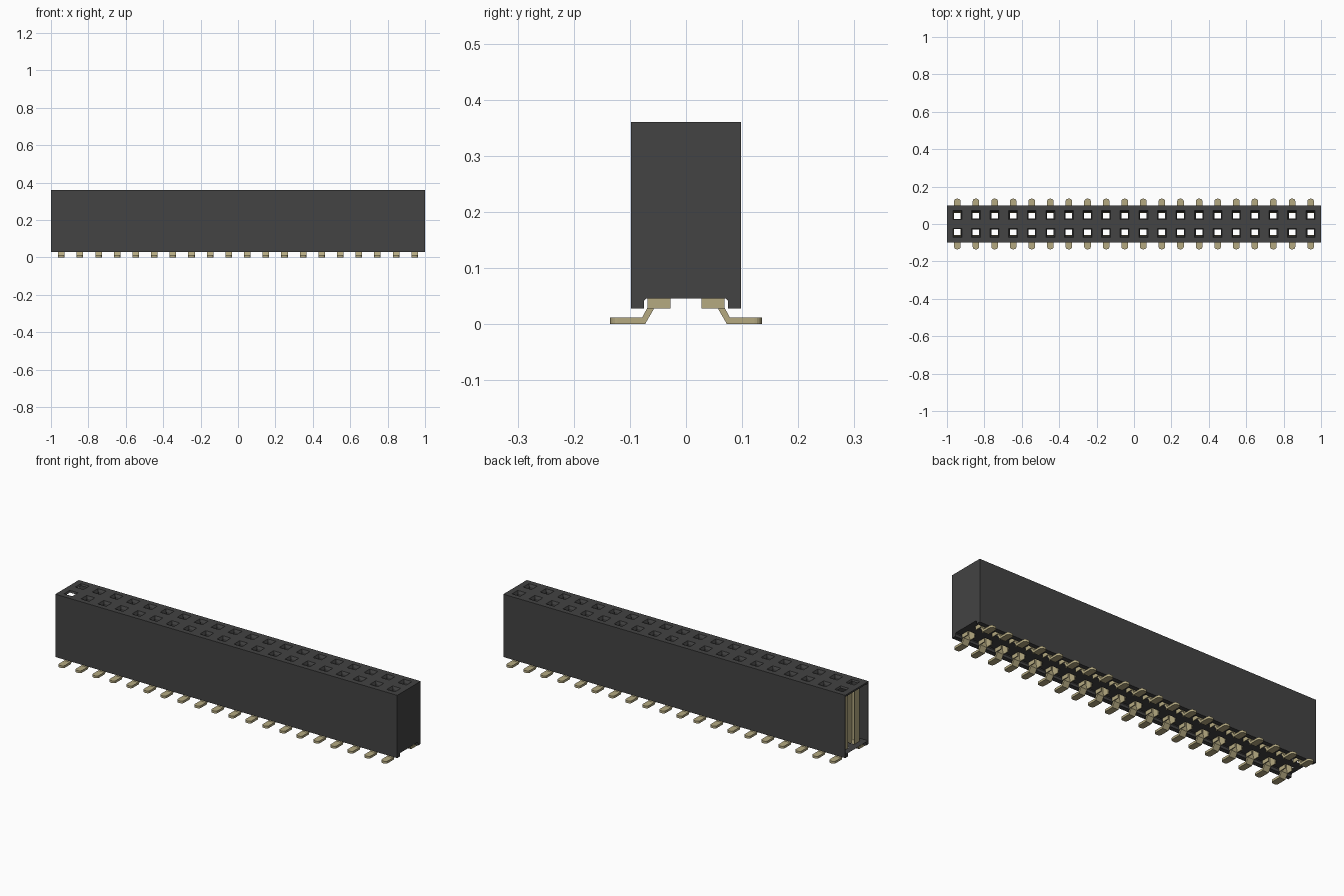
import bpy, bmesh, math

if "Cube" in bpy.data.objects:
    bpy.data.objects.remove(bpy.data.objects["Cube"], do_unlink=True)

COLUMNS, PITCH, ROW_Y = 20, 0.0994, 0.047
TOP = 0.36


def material(name, rgb):
    m = bpy.data.materials.new(name)
    m.use_nodes = True
    m.diffuse_color = (*rgb, 1)
    bsdf = m.node_tree.nodes["Principled BSDF"]
    bsdf.inputs["Base Color"].default_value = (*rgb, 1)
    bsdf.inputs["Roughness"].default_value = 0.6
    return m


black = material("black plastic", (0.056, 0.056, 0.056))
gold = material("pale gold", (0.46, 0.40, 0.22))


def finish(name, bm, mat):
    bmesh.ops.recalc_face_normals(bm, faces=bm.faces)
    mesh = bpy.data.meshes.new(name)
    bm.to_mesh(mesh)
    bm.free()
    mesh.materials.append(mat)
    obj = bpy.data.objects.new(name, mesh)
    bpy.context.collection.objects.link(obj)
    return obj


def extrude_profile(bm, points, x0, x1):
    """Extrude a y-z outline along x."""
    face = bm.faces.new([bm.verts.new((x0, y, z)) for y, z in points])
    ext = bmesh.ops.extrude_face_region(bm, geom=[face])["geom"]
    verts = [v for v in ext if isinstance(v, bmesh.types.BMVert)]
    bmesh.ops.translate(bm, verts=verts, vec=(x1 - x0, 0, 0))


def box(bm, x0, x1, y0, y1, z0, z1):
    extrude_profile(bm, [(y0, z0), (y1, z0), (y1, z1), (y0, z1)], x0, x1)


def socket(bm, x, y, sections):
    """Stack square rings into a closed stepped shaft."""
    rings = []
    for z, h in sections:
        rings.append([bm.verts.new((x + a * h, y + b * h, z))
                      for a, b in ((-1, -1), (1, -1), (1, 1), (-1, 1))])
    for lo, hi in zip(rings, rings[1:]):
        for i in range(4):
            j = (i + 1) % 4
            bm.faces.new((lo[i], lo[j], hi[j], hi[i]))
    bm.faces.new(rings[0])
    bm.faces.new(rings[-1])


def cut(obj, cutter):
    mod = obj.modifiers.new("cut", 'BOOLEAN')
    mod.operation, mod.solver, mod.object = 'DIFFERENCE', 'EXACT', cutter
    bpy.context.view_layer.update()
    deps = bpy.context.evaluated_depsgraph_get()
    mesh = bpy.data.meshes.new_from_object(obj.evaluated_get(deps))
    obj.modifiers.clear()
    obj.data = mesh
    bpy.data.objects.remove(cutter, do_unlink=True)


column_x = [(i - (COLUMNS - 1) / 2) * PITCH for i in range(COLUMNS)]

# Housing: long block with a channel between two bottom rails
half = [(0.098, TOP), (0.098, 0.028), (0.075, 0.028), (0.075, 0.042), (0.071, 0.046)]
outline = half + [(-y, z) for y, z in reversed(half)]
bm = bmesh.new()
extrude_profile(bm, outline, -1, 1)
housing = finish("housing", bm, black)

# Sockets: wide contact chamber, narrow throat, flared mouth
bm = bmesh.new()
for x in column_x:
    for y in (-ROW_Y, ROW_Y):
        socket(bm, x, y, [(0.02, 0.0245), (0.335, 0.0245), (0.335, 0.0175),
                          (0.347, 0.0175), (TOP + 0.002, 0.025)])
cut(housing, finish("socket_cutter", bm, black))

# Open end bay that exposes the last pair of contacts
bm = bmesh.new()
box(bm, -1.02, -0.905, -0.094, 0.094, 0.0465, 0.351)
cut(housing, finish("end_bay_cutter", bm, black))

# Contact: channel-shaped spring with a bent surface-mount foot
bm = bmesh.new()
leg = [(0.068, 0.046), (0.0685, 0.03), (0.078, 0.012), (0.135, 0.012),
       (0.135, 0.0), (0.073, 0.0), (0.058, 0.026), (0.062, 0.046)]
extrude_profile(bm, leg, -0.0175, 0.0175)
tips = [e for e in bm.edges
        if all(v.co.y > 0.134 for v in e.verts)
        and abs(e.verts[0].co.x - e.verts[1].co.x) < 1e-5]
bmesh.ops.bevel(bm, geom=tips, offset=0.013, segments=4, profile=0.5, affect='EDGES')
box(bm, -0.0175, 0.0175, 0.0645, 0.069, 0.03, 0.33)
for s in (-1, 1):
    x0, x1 = sorted((s * 0.0175, s * 0.0225))
    box(bm, x0, x1, 0.028, 0.069, 0.028, 0.33)
contact = finish("contact_back_01", bm, gold)

# Repeat the contact along both rows, turned round for the front row
for i, x in enumerate(column_x):
    for row, turn in (("back", 0), ("front", math.pi)):
        if i == 0 and row == "back":
            obj = contact
        else:
            obj = bpy.data.objects.new(f"contact_{row}_{i + 1:02d}", contact.data)
            bpy.context.collection.objects.link(obj)
        obj.location.x = x
        obj.rotation_euler.z = turn
